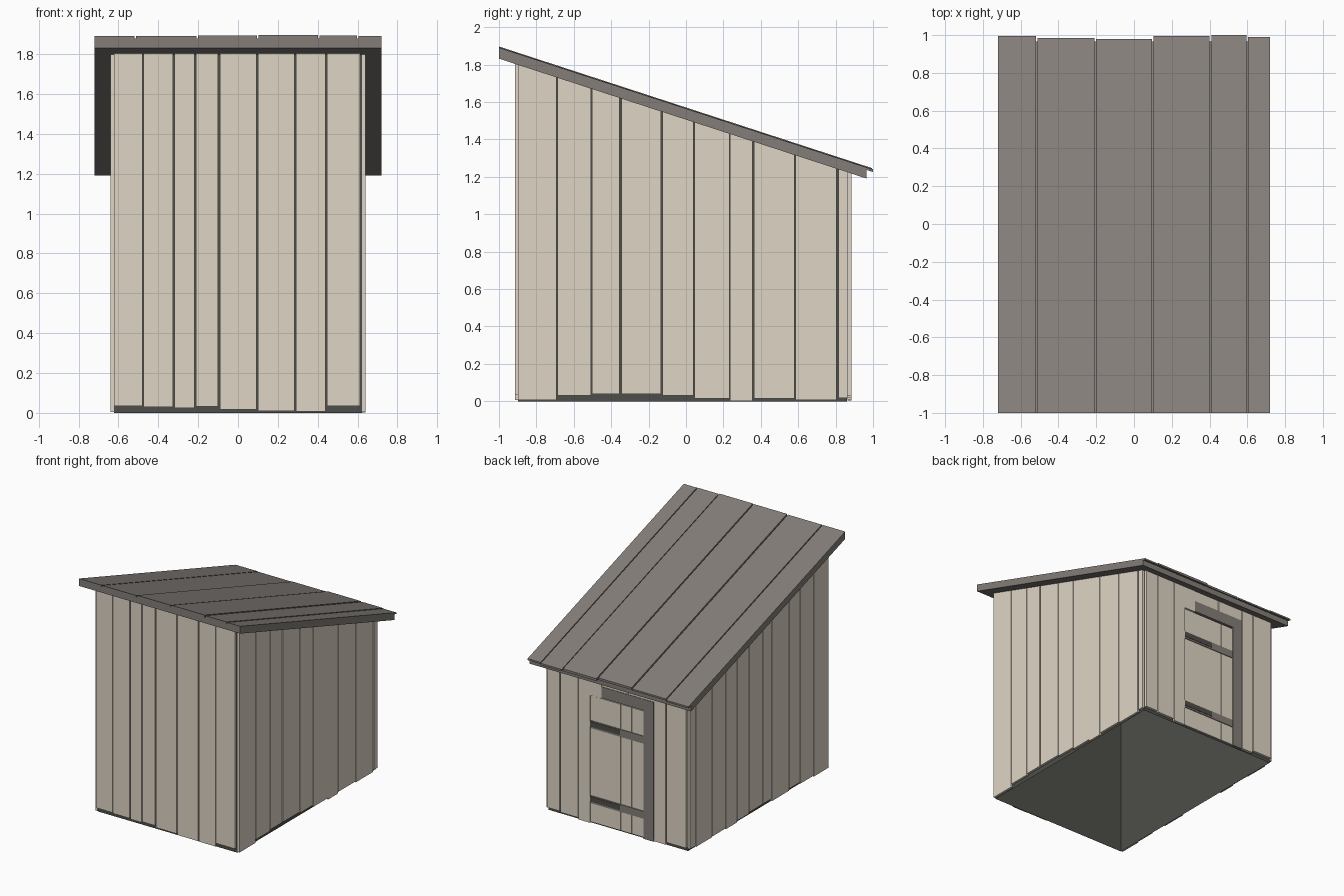
import bpy
import bmesh

cube = bpy.data.objects.get("Cube")
if cube:
    bpy.data.objects.remove(cube, do_unlink=True)


def material(name, rgb):
    mat = bpy.data.materials.new(name)
    mat.use_nodes = True
    mat.diffuse_color = (*rgb, 1)
    mat.node_tree.nodes["Principled BSDF"].inputs["Base Color"].default_value = (*rgb, 1)
    return mat


WOOD = material("pale_wood", (0.74, 0.665, 0.56))
GREY = material("weathered_grey", (0.23, 0.208, 0.19))
DARK = material("dark_core", (0.075, 0.076, 0.065))

SLOPE = -0.326


def roof_line(y):
    """Height of the roof underside."""
    return 1.506 + SLOPE * y


def wall_top(y):
    return roof_line(y) + 0.008


def block(name, xs, ys, bottom, top, mat, floor=True):
    """Box whose bottom and top may be heights or functions of y."""
    bm = bmesh.new()
    bmesh.ops.create_cube(bm, size=1)
    if not floor:
        under = [f for f in bm.faces if f.normal.z < -0.5]
        bmesh.ops.delete(bm, geom=under, context="FACES_ONLY")
    for v in bm.verts:
        y = max(ys) if v.co.y > 0 else min(ys)
        level = top if v.co.z > 0 else bottom
        v.co = (max(xs) if v.co.x > 0 else min(xs), y,
                level(y) if callable(level) else level)
    mesh = bpy.data.meshes.new(name)
    bm.to_mesh(mesh)
    bm.free()
    mesh.materials.append(mat)
    obj = bpy.data.objects.new(name, mesh)
    bpy.context.collection.objects.link(obj)


def spans(seams, gap=0.007, special=None):
    """Plank extents between neighbouring seams; special maps seam to its own gap."""
    half = [(special or {}).get(s, gap) / 2 for s in seams]
    return [(seams[i] + half[i], seams[i + 1] - half[i + 1])
            for i in range(len(seams) - 1)]


# Dark inner body, open underneath
block("inner_body", (-0.622, 0.622), (-0.897, 0.862), 0, wall_top, DARK, floor=False)

# Front wall planks
front_seams = [-0.625, -0.477, -0.323, -0.215, -0.095, 0.097, 0.287, 0.442, 0.617]
front_feet = [0.035, 0.03, 0.025, 0.032, 0.018, 0.01, 0.008, 0.035]
for i, (span, foot) in enumerate(zip(spans(front_seams, special={-0.095: 0.01}), front_feet)):
    block(f"front_plank_{i + 1}", span, (-0.915, -0.898), foot, wall_top, WOOD)

# Side wall planks
left_seams = [-0.901, -0.69, -0.505, -0.35, -0.13, 0.043, 0.233, 0.36, 0.583, 0.81, 0.867]
left_feet = [0.006, 0.03, 0.04, 0.04, 0.03, 0.015, 0.002, 0.015, 0.006, 0.018]
right_seams = [-0.901, -0.71, -0.54, -0.4, -0.18, -0.06, 0.11, 0.26, 0.41, 0.58, 0.79, 0.867]
right_feet = [0.004, 0.012, 0.025, 0.01, 0.03, 0.03, 0.02, 0.008, 0.015, 0.01, 0.02]
side_gaps = {-0.35: 0.012, 0.81: 0.012, 0.233: 0.002}
for side, word, seams, feet in ((1, "left", left_seams, left_feet),
                                (-1, "right", right_seams, right_feet)):
    for i, (span, foot) in enumerate(zip(spans(seams, special=side_gaps), feet)):
        block(f"{word}_side_plank_{i + 1}", (side * 0.623, side * 0.641), span,
              foot, wall_top, WOOD)

# Back wall planks around the doorway
back = (0.863, 0.884)
back_planks = [(-0.62, -0.443, 0.03), (-0.436, -0.334, 0.01), (0.238, 0.338, 0.006),
               (0.345, 0.502, 0.02), (0.509, 0.62, 0.028)]
for i, (a, b, foot) in enumerate(back_planks):
    block(f"back_plank_{i + 1}", (a, b), back, foot, wall_top, WOOD)
block("over_door_plank", (0.135, 0.238), back, 1.035, wall_top, WOOD)
for i, span in enumerate(spans([-0.334, -0.1, 0.135])):
    block(f"over_lintel_board_{i + 1}", span, (0.863, 0.88), 1.13, wall_top, WOOD)

# Door frame
block("door_post", (-0.33, -0.242), back, 0.005, 1.04, GREY)
block("door_lintel", (-0.33, 0.135), back, 1.04, 1.13, GREY)

# Door leaf, battens and hinges
for i, span in enumerate(spans([-0.243, -0.13, -0.03, 0.1, 0.238], 0.003)):
    block(f"door_board_{i + 1}", span, (0.863, 0.876), 0.012, 1.03, WOOD)
for word, z in (("lower", 0.195), ("upper", 0.8)):
    block(f"{word}_door_batten", (-0.238, 0.234), (0.87, 0.882), z - 0.03, z + 0.03, GREY)
    block(f"{word}_door_hinge", (-0.03, 0.238), (0.87, 0.885), z - 0.016, z + 0.024, DARK)

# Roof deck
block("roof_deck", (-0.72, 0.72), (-1, 0.965), roof_line,
      lambda y: roof_line(y) + 0.047, GREY)

# Roof boards with uneven lower ends and thicknesses
roof_seams = [-0.724, -0.515, -0.205, 0.1, 0.405, 0.6, 0.724]
roof_ends = [0.996, 0.985, 0.98, 0.995, 1.0, 0.99]
roof_tops = [0.059, 0.059, 0.063, 0.065, 0.061, 0.059]
for i, (span, end, rise) in enumerate(zip(spans(roof_seams, 0.008), roof_ends, roof_tops)):
    block(f"roof_board_{i + 1}", span, (-1, end),
          lambda y: roof_line(y) + 0.046, lambda y: roof_line(y) + rise, GREY)
